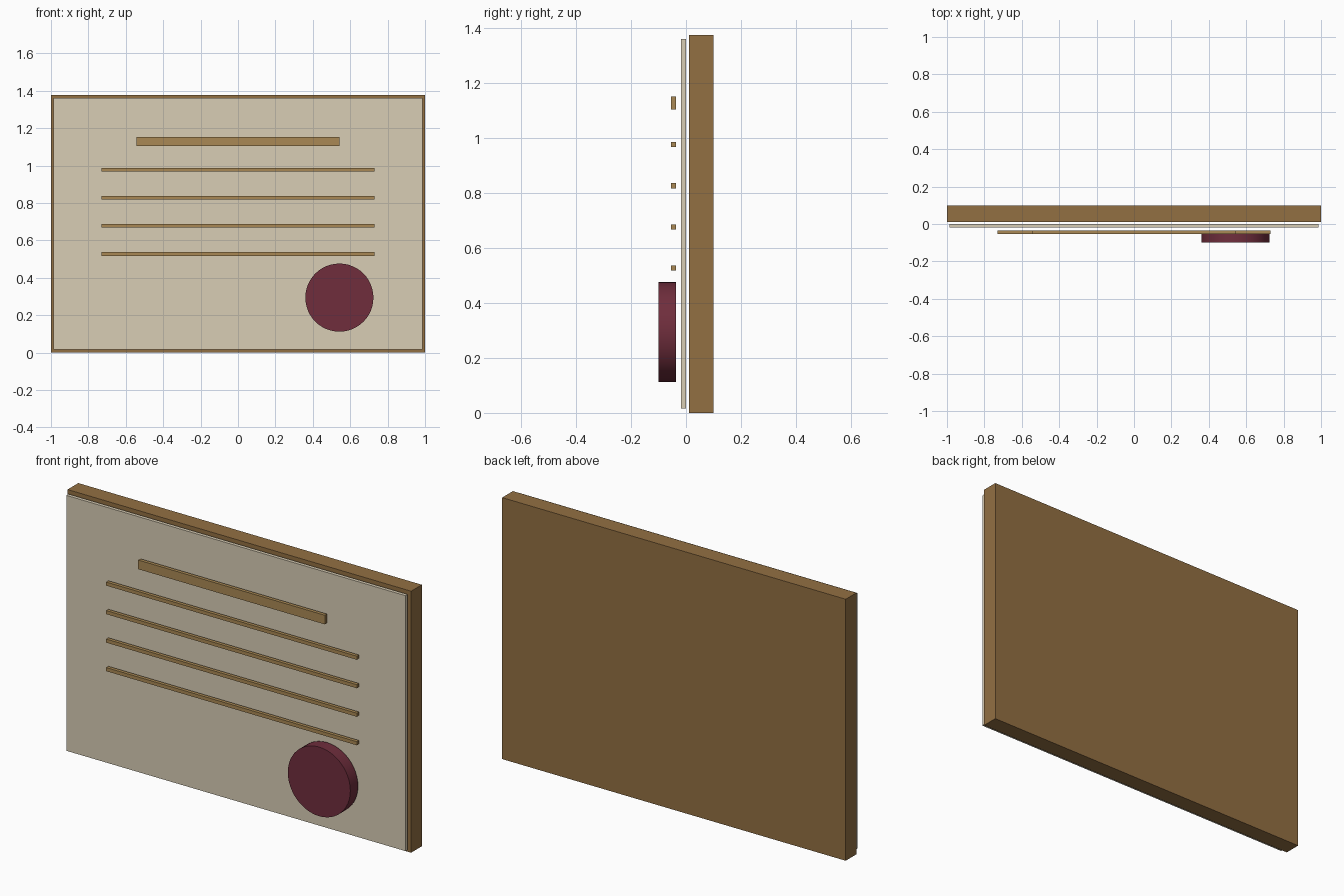
import bpy, math

if "Cube" in bpy.data.objects:
    bpy.data.objects.remove(bpy.data.objects["Cube"])


def material(name, rgb):
    m = bpy.data.materials.new(name)
    m.diffuse_color = (*rgb, 1)
    m.use_nodes = True
    m.node_tree.nodes["Principled BSDF"].inputs["Base Color"].default_value = m.diffuse_color
    return m


wood = material("wood", (0.29, 0.16, 0.055))
paper = material("paper", (0.69, 0.61, 0.46))
ink = material("ink", (0.40, 0.25, 0.09))
wax = material("wax", (0.16, 0.027, 0.046))


def box(name, width, y0, y1, z0, z1, mat):
    bpy.ops.mesh.primitive_cube_add(size=1, location=(0, (y0 + y1) / 2, (z0 + z1) / 2))
    ob = bpy.context.object
    ob.name = name
    ob.scale = (width, y1 - y0, z1 - z0)
    bpy.ops.object.transform_apply(location=False, rotation=False, scale=True)
    ob.data.materials.append(mat)
    return ob


# Backing board and the sheet floating just in front of it
box("backing_board", 2.0, 0.011, 0.1, 0.0, 1.376, wood)
box("paper_sheet", 1.974, -0.018, 0.0, 0.016, 1.36, paper)

# Heading bar and four ruled lines
box("heading_bar", 1.086, -0.054, -0.036, 1.104, 1.152, ink)
for i in range(4):
    z = 0.977 - i * 0.15
    box(f"ruled_line_{i + 1}", 1.46, -0.054, -0.036, z - 0.0095, z + 0.0095, ink)

# Round wax seal
bpy.ops.mesh.primitive_cylinder_add(vertices=48, radius=0.182, depth=0.064,
                                    location=(0.542, -0.068, 0.294),
                                    rotation=(math.pi / 2, 0, 0))
seal = bpy.context.object
seal.name = "wax_seal"
seal.data.materials.append(wax)
bpy.ops.object.shade_smooth_by_angle(angle=math.radians(35))
